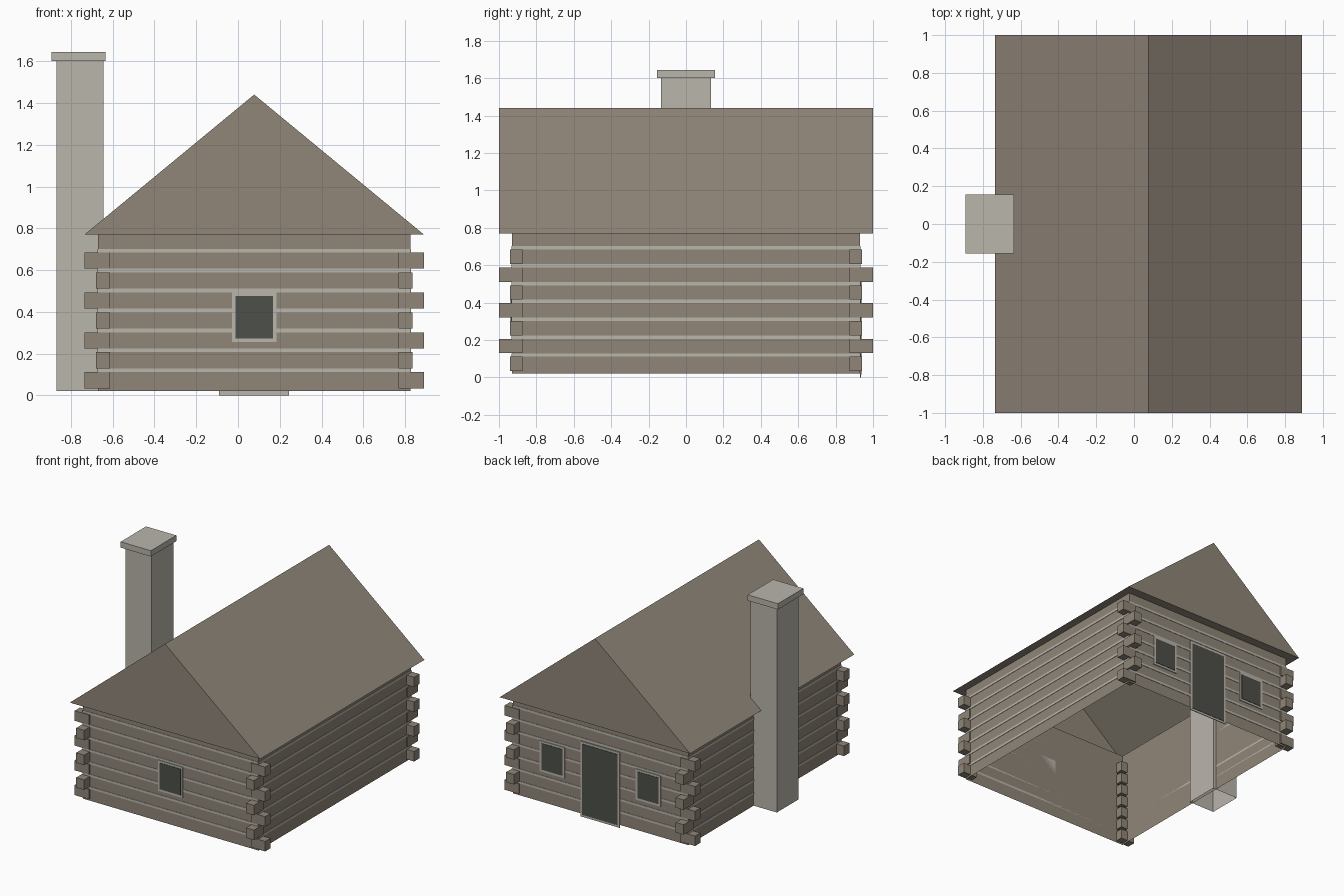
import bpy, bmesh

if "Cube" in bpy.data.objects:
    bpy.data.objects.remove(bpy.data.objects["Cube"], do_unlink=True)

CX = 0.0775                      # house centre line
WALL_X, WALL_Y = 0.748, 0.93     # wall half sizes
ROOF_X, ROOF_Y = 0.8125, 1.0     # eave half sizes
BASE, EAVE, RIDGE = 0.02, 0.77, 1.44
ROW = 0.0955                     # log spacing


def make_material(name, rgb):
    mat = bpy.data.materials.new(name)
    mat.use_nodes = True
    color = (*rgb, 1.0)
    mat.diffuse_color = color
    mat.node_tree.nodes["Principled BSDF"].inputs["Base Color"].default_value = color
    return mat


wood = make_material("brown wood", (0.28, 0.24, 0.19))
stone = make_material("pale stone", (0.49, 0.465, 0.415))
glass = make_material("dark glass", (0.075, 0.079, 0.068))


def finish(name, bm, mat):
    mesh = bpy.data.meshes.new(name)
    bm.to_mesh(mesh)
    bm.free()
    mesh.materials.append(mat)
    obj = bpy.data.objects.new(name, mesh)
    bpy.context.collection.objects.link(obj)
    return obj


def add_box(bm, x, y, z, open_bottom=False):
    """Box from three (low, high) ranges."""
    x, y, z = sorted(x), sorted(y), sorted(z)
    verts = bmesh.ops.create_cube(bm, size=1)["verts"]
    for v in verts:
        v.co = [r[0] if c < 0 else r[1] for c, r in zip(v.co, (x, y, z))]
    if open_bottom:
        low = [v for v in verts if v.co.z < z[0] + 1e-5]
        face = [f for f in low[0].link_faces if all(v in low for v in f.verts)]
        bmesh.ops.delete(bm, geom=face, context="FACES_ONLY")


def box(name, mat, x, y, z, **options):
    bm = bmesh.new()
    add_box(bm, x, y, z, **options)
    return finish(name, bm, mat)


def ring(bm, hx, hy, z):
    return [bm.verts.new((CX + sx * hx, sy * hy, z))
            for sx, sy in ((-1, -1), (1, -1), (1, 1), (-1, 1))]


# Hollow house shell: walls, soffit, gables and roof slopes
bm = bmesh.new()
foot = ring(bm, WALL_X, WALL_Y, BASE)
top = ring(bm, WALL_X, WALL_Y, EAVE)
eave = ring(bm, ROOF_X, ROOF_Y, EAVE)
for low, high in ((foot, top), (top, eave)):
    for i in range(4):
        j = (i + 1) % 4
        bm.faces.new((low[i], low[j], high[j], high[i]))
front_peak = bm.verts.new((CX, -ROOF_Y, RIDGE))
back_peak = bm.verts.new((CX, ROOF_Y, RIDGE))
bm.faces.new((eave[0], eave[1], front_peak))
bm.faces.new((eave[2], eave[3], back_peak))
bm.faces.new((eave[1], eave[2], back_peak, front_peak))
bm.faces.new((eave[3], eave[0], front_peak, back_peak))
bmesh.ops.recalc_face_normals(bm, faces=bm.faces)
finish("walls_and_roof", bm, wood)

# Crossed log ends at the four corners, alternating direction by row
bm = bmesh.new()
for row in range(7):
    z = 0.034 + row * ROW
    along_x = row % 2 == 0
    out_x = ROOF_X if along_x else WALL_X + 0.01
    out_y = WALL_Y + 0.01 if along_x else ROOF_Y
    for sx in (-1, 1):
        for sy in (-1, 1):
            add_box(bm, (CX + sx * 0.69, CX + sx * out_x),
                    (sy * 0.875, sy * out_y), (z, z + 0.077))
finish("log_ends", bm, wood)

# Pale filling between the logs
bm = bmesh.new()
for row in range(7):
    z = 0.111 + row * ROW
    for s in (-1, 1):
        add_box(bm, (CX - WALL_X, CX + WALL_X),
                (s * WALL_Y, s * (WALL_Y + 0.003)), (z, z + 0.018))
        add_box(bm, (CX + s * WALL_X, CX + s * (WALL_X + 0.003)),
                (-WALL_Y, WALL_Y), (z, z + 0.018))
finish("log_filling", bm, stone)


# Framed openings
def opening(name, side, x, width, z0, z1, border=0.017):
    y = side * WALL_Y
    half = width / 2
    box(name + "_frame", stone, (x - half, x + half),
        (y, y + side * 0.006), (z0, z1))
    half -= border
    box(name + "_pane", glass, (x - half, x + half),
        (y + side * 0.002, y + side * 0.009), (z0 + border, z1 - border))


opening("front_window", -1, CX, 0.213, 0.255, 0.492)
opening("back_window_left", 1, CX + 0.41, 0.213, 0.255, 0.492)
opening("back_window_right", 1, CX - 0.41, 0.213, 0.255, 0.492)
opening("back_door", 1, CX, 0.335, 0.0, 0.58)

# Chimney beside the wall
box("chimney_shaft", stone, (-0.868, -0.645), (-0.133, 0.133), (BASE, 1.6),
    open_bottom=True)
box("chimney_cap", stone, (-0.893, -0.635), (-0.155, 0.155), (1.6, 1.645))
